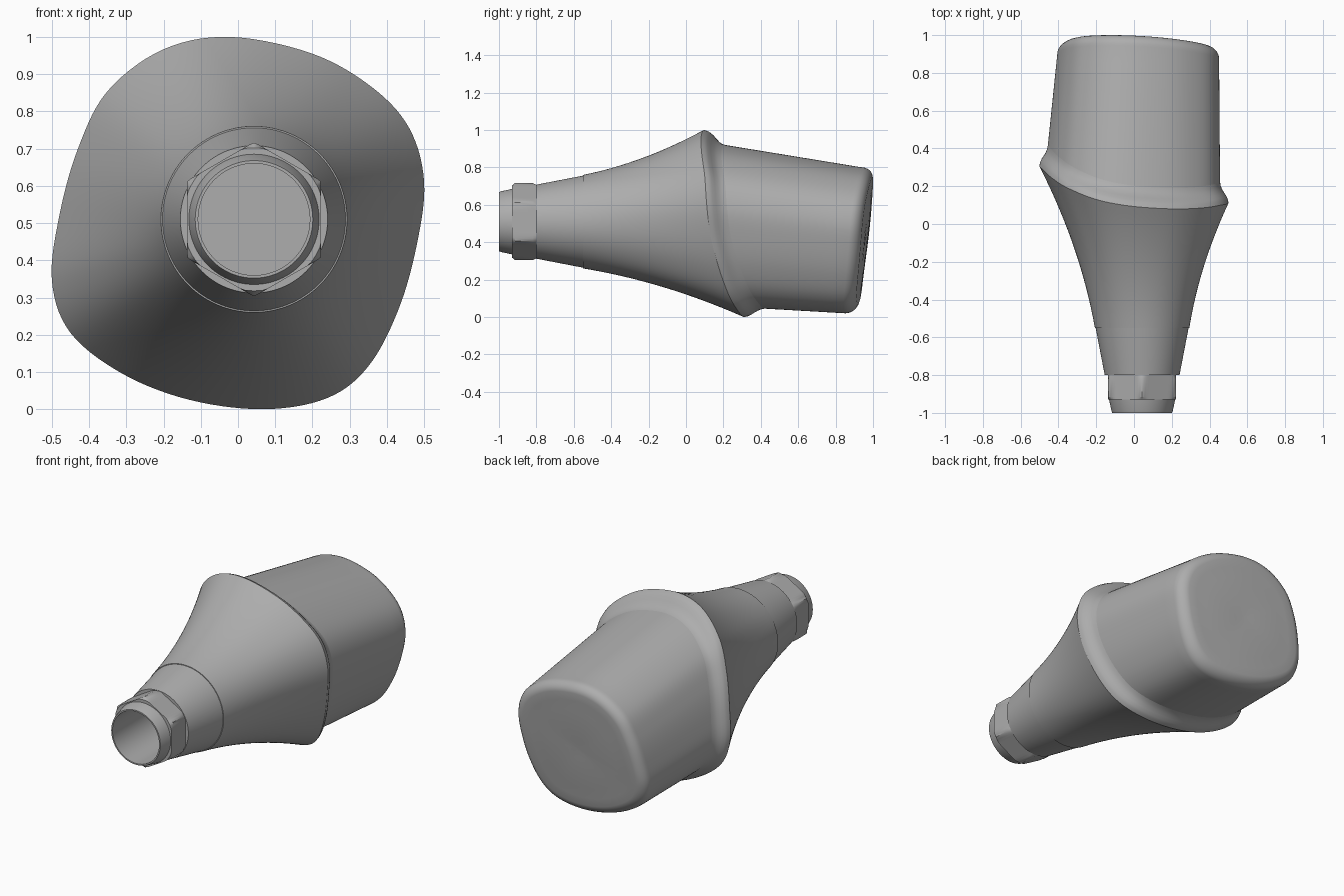
import bpy
import math
from mathutils import Vector

cube = bpy.data.objects.get("Cube")
if cube:
    bpy.data.objects.remove(cube, do_unlink=True)

metal = bpy.data.materials.new("satin grey metal")
metal.use_nodes = True
grey = (0.42, 0.42, 0.42, 1)
metal.diffuse_color = grey
metal.node_tree.nodes["Principled BSDF"].inputs["Base Color"].default_value = grey

AXIS = Vector((0.043, 0, 0.51))  # centre line of the round end, along y
SIDES = 96


def loft(name, rings, cap_start=False, cap_end=False, angle=30):
    """Skin a list of equal-length rings, ordered so that normals face out."""
    n = len(rings[0])
    verts = [v for ring in rings for v in ring]
    faces = []
    for r in range(len(rings) - 1):
        for i in range(n):
            j = (i + 1) % n
            a, b = r * n, (r + 1) * n
            faces.append((a + i, a + j, b + j, b + i))
    if cap_start:
        faces.append(tuple(reversed(range(n))))
    if cap_end:
        last = (len(rings) - 1) * n
        faces.append(tuple(range(last, last + n)))
    mesh = bpy.data.meshes.new(name)
    mesh.from_pydata(verts, [], faces)
    mesh.materials.append(metal)
    obj = bpy.data.objects.new(name, mesh)
    bpy.context.collection.objects.link(obj)
    bpy.ops.object.select_all(action="DESELECT")
    obj.select_set(True)
    bpy.context.view_layer.objects.active = obj
    bpy.ops.object.shade_smooth_by_angle(angle=math.radians(angle))
    return obj


def round_ring(y, radius, flat=None):
    """Circle around the axis, optionally trimmed to a hexagon."""
    ring = []
    for i in range(SIDES):
        a = math.tau * i / SIDES
        r = radius
        if flat:
            off = (a % (math.pi / 3)) - math.pi / 6
            r = min(radius, flat / math.cos(off))
        ring.append(AXIS + Vector((r * math.sin(a), y, r * math.cos(a))))
    return ring


def smooth_loop(points, steps):
    """Closed Catmull-Rom curve through the points."""
    pts = [Vector(p) for p in points]
    n = len(pts)
    out = []
    for i in range(n):
        a, b, c, d = (pts[(i + k) % n] for k in (-1, 0, 1, 2))
        for s in range(steps):
            t = s / steps
            out.append(0.5 * (2 * b + (c - a) * t + (2 * a - 5 * b + 4 * c - d) * t ** 2
                              + (3 * b - a - 3 * c + d) * t ** 3))
    return out


# Hollow connection tip: bore floor, bore wall, lip, tapered outside
loft("connection_tip", [
    round_ring(-0.45, 0.15), round_ring(-1, 0.15), round_ring(-1, 0.158),
    round_ring(-0.99, 0.162), round_ring(-0.93, 0.175)], cap_start=True)

# Hexagonal index with chamfered corners
loft("hex_index", [round_ring(y, r, 0.18) for y, r in (
    (-0.93, 0.175), (-0.93, 0.192), (-0.915, 0.206), (-0.82, 0.206), (-0.8, 0.196))])

# Straight conical seat
loft("cone_seat", [round_ring(-0.8, 0.176), round_ring(-0.8, 0.198),
                   round_ring(-0.55, 0.246)])

# Wavy margin line, clockwise from the top
margin = smooth_loop([
    (-0.02, 0.095, 1.0), (0.2, 0.08, 0.955), (0.36, 0.085, 0.865),
    (0.46, 0.1, 0.755), (0.5, 0.11, 0.61), (0.48, 0.13, 0.44),
    (0.43, 0.175, 0.265), (0.35, 0.23, 0.115), (0.24, 0.28, 0.03),
    (0.07, 0.31, 0.0), (-0.13, 0.32, 0.025), (-0.31, 0.325, 0.095),
    (-0.45, 0.32, 0.205), (-0.5, 0.31, 0.345), (-0.48, 0.285, 0.52),
    (-0.43, 0.24, 0.7), (-0.35, 0.19, 0.855), (-0.2, 0.13, 0.967)], 7)


def flare_ring(t):
    """Ring between the round seat and the margin line."""
    w = 0.55 * t + 0.45 * t * t
    ring = []
    for m in margin:
        d = Vector((m.x - AXIS.x, 0, m.z - AXIS.z))
        p = AXIS + d.normalized() * (0.25 + (d.length - 0.25) * w)
        p.y = -0.55 + (m.y + 0.55) * t
        ring.append(p)
    return ring


flare = [flare_ring(k / 16) for k in range(17)]
seat_edge = [AXIS + (p - AXIS) * 0.97 for p in flare[0]]
for p, q in zip(seat_edge, flare[0]):
    p.y = q.y
loft("flared_collar", [seat_edge] + flare)


def fit(m, x0, x1, z0, z1):
    """Margin point mapped into a smaller bounding box."""
    return Vector((x0 + (m.x + 0.5) * (x1 - x0), m.y, z0 + m.z * (z1 - z0)))


def end_height(p):
    return 1.0 - 0.17 * (p.x + 0.13) ** 2 - 0.16 * (p.z - 0.75) ** 2


base = [fit(m, -0.455, 0.455, 0.045, 0.92) for m in margin]
tip = [fit(m, -0.405, 0.45, 0.02, 0.8) for m in margin]

# Shoulder: rounded rim running into a concave fillet
shoulder = [margin]
for rise, w in ((0.02, 0.1), (0.035, 0.25), (0.052, 0.5), (0.07, 0.74), (0.09, 0.92), (0.11, 1)):
    ring = [m.lerp(b, w) for m, b in zip(margin, base)]
    shoulder.append([p + Vector((0, rise, 0)) for p in ring])
loft("shoulder", shoulder, angle=45)

# Tapered post with rounded end and slightly dished top
EDGE = 0.055
centre = Vector((0.02, 0, 0.41))
top = []
for p in tip:
    q = p.copy()
    q.y = end_height(p) - EDGE
    top.append(q)
post = [[a.lerp(b, k / 8) for a, b in zip(shoulder[-1], top)] for k in range(9)]


def end_ring(scale, drop):
    ring = []
    for p in tip:
        q = centre + (p - centre) * scale
        q.y = end_height(q) - drop
        ring.append(q)
    return ring


for k in range(1, 7):
    a = math.pi / 2 * k / 6
    post.append(end_ring(1 - EDGE * (1 - math.cos(a)) / 0.41, EDGE * (1 - math.sin(a))))
for s in (0.75, 0.6, 0.45, 0.3, 0.15, 0.03):
    post.append(end_ring(s, 0.018 * (1 - s)))
loft("post", post, cap_end=True, angle=50)
